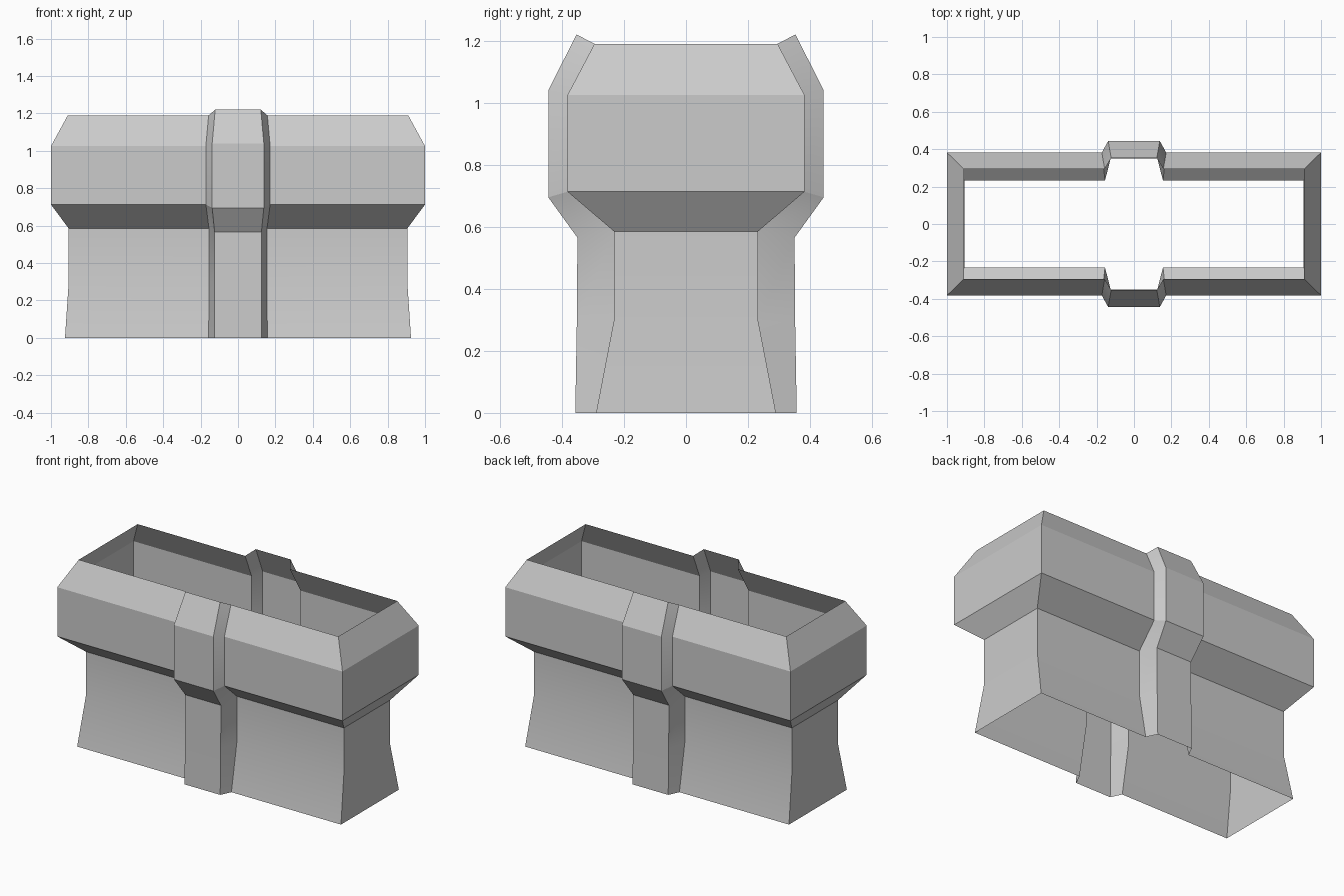
import bpy
import bmesh

cube = bpy.data.objects.get("Cube")
if cube:
    bpy.data.objects.remove(cube, do_unlink=True)

# Stone material
stone = bpy.data.materials.new("stone grey")
stone.use_nodes = True
colour = (0.6, 0.6, 0.6, 1.0)
stone.diffuse_color = colour
stone.node_tree.nodes["Principled BSDF"].inputs["Base Color"].default_value = colour

# Wall profile: height, half length, half depth, then
# rib root half width, rib face half width, rib depth, rib height
LEVELS = [
    (0.0, 0.925, 0.29, 0.157, 0.125, 0.357, 0.0),
    (0.30, 0.905, 0.232, 0.155, 0.125, 0.352, 0.29),
    (0.585, 0.905, 0.232, 0.155, 0.125, 0.35, 0.565),
    (0.713, 1.0, 0.382, 0.172, 0.138, 0.444, 0.695),
    (1.025, 1.0, 0.382, 0.172, 0.138, 0.444, 1.04),
    (1.19, 0.91, 0.295, 0.157, 0.122, 0.353, 1.22),
]


def outline(z, length, depth, root, face, rib_depth, rib_z):
    """Closed loop around the wall, mirrored from one quarter."""
    quarter = [(length, depth, z), (root, depth, z), (face, rib_depth, rib_z)]
    back = quarter + [(-x, y, h) for x, y, h in reversed(quarter)]
    return back + [(-x, -y, h) for x, y, h in back]


# Open parapet shell with a rib at front and back
bm = bmesh.new()
rings = [[bm.verts.new(p) for p in outline(*level)] for level in LEVELS]
for low, high in zip(rings, rings[1:]):
    for i in range(len(low)):
        j = (i + 1) % len(low)
        bm.faces.new((low[i], low[j], high[j], high[i]))
mesh = bpy.data.meshes.new("parapet_wall")
bm.to_mesh(mesh)
bm.free()
mesh.materials.append(stone)
wall = bpy.data.objects.new("parapet_wall", mesh)
bpy.context.collection.objects.link(wall)

# Soft lower flare, crisp ledges and corners
bpy.context.view_layer.objects.active = wall
wall.select_set(True)
bpy.ops.object.shade_smooth_by_angle(angle=0.38)
